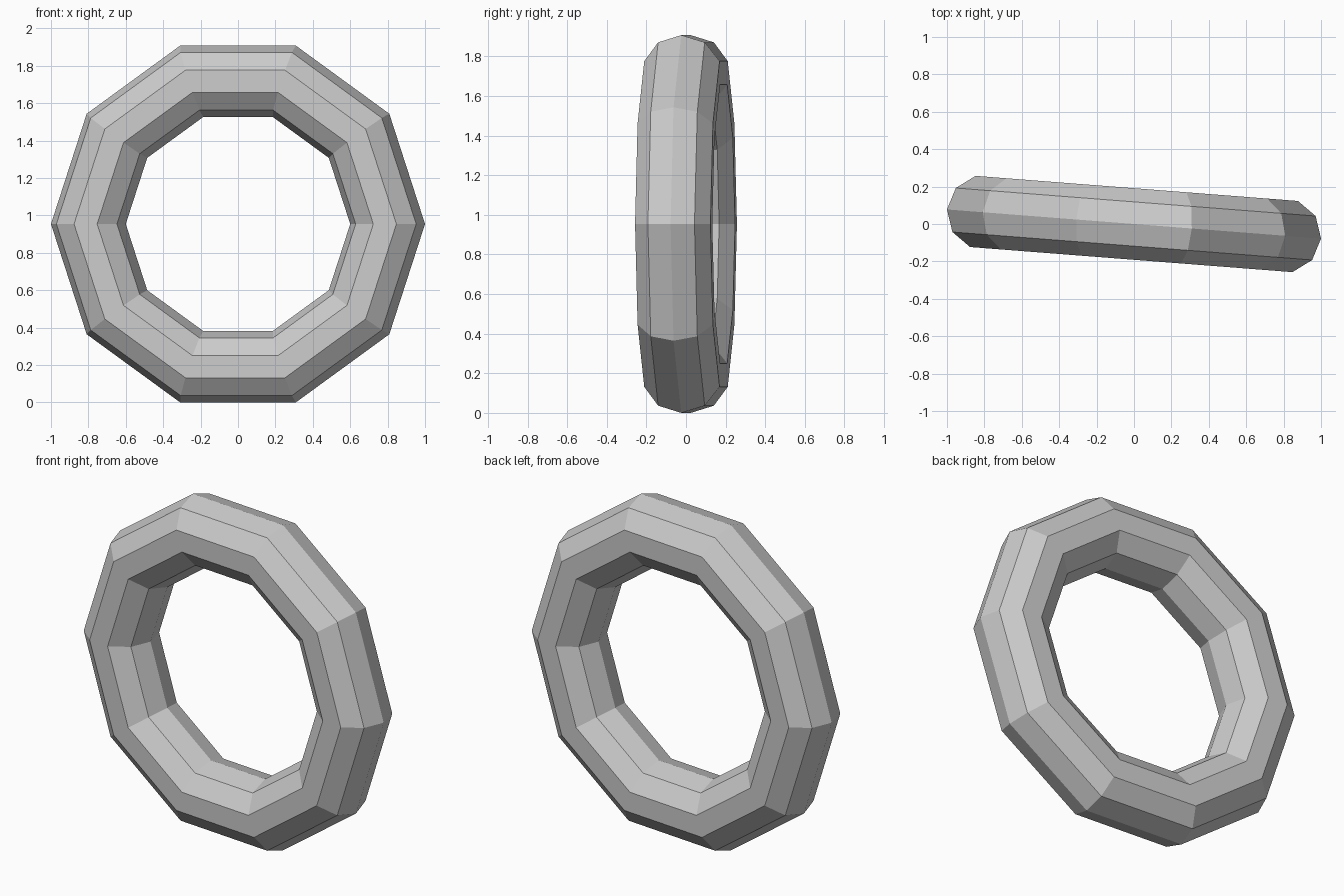
import bpy, math

if "Cube" in bpy.data.objects:
    bpy.data.objects.remove(bpy.data.objects["Cube"])

# Low-poly ring: 10 segments around, 10-sided section, turned slightly about z
TURN = math.radians(4.45)
OUTER = 1.0 / math.cos(TURN)      # outer radius so the turned ring spans 2 units
MAJOR, MINOR = OUTER * 0.8, OUTER * 0.2
HEIGHT = OUTER * math.sin(math.radians(72))

bpy.ops.mesh.primitive_torus_add(major_segments=10, minor_segments=10,
                                 major_radius=MAJOR, minor_radius=MINOR,
                                 location=(0, 0, HEIGHT),
                                 rotation=(math.pi / 2, 0, -TURN))
ring = bpy.context.object
ring.name = "ring"
bpy.ops.object.shade_flat()
bpy.ops.object.transform_apply(location=True, rotation=True, scale=True)
